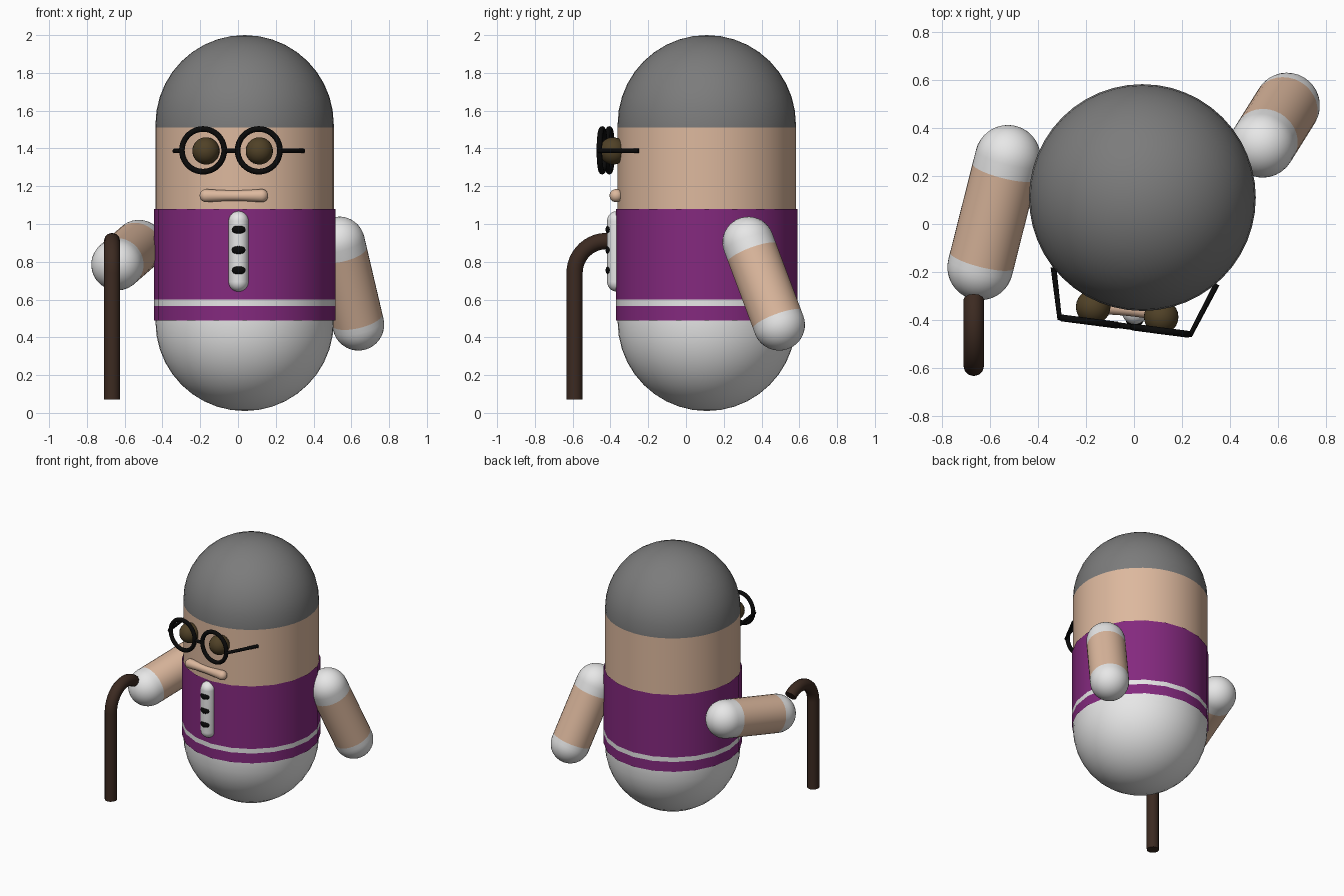
import bpy, bmesh, math
from mathutils import Vector

cube = bpy.data.objects.get("Cube")
if cube:
    bpy.data.objects.remove(cube, do_unlink=True)


def material(name, rgb):
    m = bpy.data.materials.new(name)
    m.use_nodes = True
    m.diffuse_color = (*rgb, 1)
    m.node_tree.nodes["Principled BSDF"].inputs["Base Color"].default_value = (*rgb, 1)
    return m


WHITE = material("white", (0.8, 0.8, 0.8))
SKIN = material("skin", (0.72, 0.48, 0.34))
GREY = material("hair grey", (0.2, 0.2, 0.2))
PURPLE = material("purple", (0.23, 0.022, 0.21))
BROWN = material("cane brown", (0.045, 0.023, 0.015))
OLIVE = material("eye brown", (0.08, 0.053, 0.02))
BLACK = material("black", (0.003, 0.003, 0.003))

CENTRE = Vector((0.035, 0.11, 0))


def lathe(name, start, axis, rows, seg, mats, cuts=()):
    """Spin (distance, radius) rows round an axis; colour changes at each cut."""
    bm = bmesh.new()
    turn = Vector((0, 0, 1)).rotation_difference(axis)
    rings = []
    for d, r in rows:
        ring = []
        for i in range(1 if r < 1e-5 else seg):
            a = 2 * math.pi * i / seg
            ring.append(bm.verts.new(start + turn @ Vector((r * math.cos(a), r * math.sin(a), d))))
        rings.append(ring)
    for k in range(len(rings) - 1):
        a, b = rings[k], rings[k + 1]
        middle = (rows[k][0] + rows[k + 1][0]) / 2
        for i in range(seg):
            j = (i + 1) % seg
            corners = [a[i % len(a)], a[j % len(a)], b[j % len(b)], b[i % len(b)]]
            f = bm.faces.new(list(dict.fromkeys(corners)))
            f.smooth = True
            f.material_index = sum(middle > c for c in cuts)
    mesh = bpy.data.meshes.new(name)
    bm.to_mesh(mesh)
    bm.free()
    for m in mats:
        mesh.materials.append(m)
    ob = bpy.data.objects.new(name, mesh)
    bpy.context.collection.objects.link(ob)
    return ob


def capsule(name, p0, p1, r, mats, cuts=(), seg=32, waist=1.0):
    """Rounded rod between two ball centres, with optional slimmer waist."""
    p0, p1 = Vector(p0), Vector(p1)
    length = (p1 - p0).length
    n = 10
    arc = [(r * math.sin(t), r * math.cos(t)) for t in (math.pi / 2 * i / n for i in range(n + 1))]
    rows = [(-d, max(q, 0)) for d, q in reversed(arc)]
    rows += [(c, r) for c in cuts]
    if waist < 1:
        rows += [(length * i / 8, r * (1 - (1 - waist) * math.sin(math.pi * i / 8))) for i in range(1, 8)]
    rows += [(length + d, max(q, 0)) for d, q in arc]
    return lathe(name, p0, p1 - p0, rows, seg, mats, cuts)


def rod(name, points, r, mat):
    """Round bar along a list of points."""
    c = bpy.data.curves.new(name, "CURVE")
    c.dimensions = "3D"
    c.bevel_depth = r
    c.bevel_resolution = 4
    c.use_fill_caps = True
    s = c.splines.new("POLY")
    s.points.add(len(points) - 1)
    for p, co in zip(s.points, points):
        p.co = (*co, 1)
    s.use_smooth = True
    c.materials.append(mat)
    ob = bpy.data.objects.new(name, c)
    bpy.context.collection.objects.link(ob)
    return ob


def ball(name, loc, scale, mat):
    bpy.ops.mesh.primitive_uv_sphere_add(segments=24, ring_count=16, radius=1, location=loc)
    ob = bpy.context.object
    ob.name = name
    ob.scale = scale
    ob.data.materials.append(mat)
    bpy.ops.object.shade_smooth()


# Body: trousers, face and hair
low = 0.482
capsule("body", CENTRE + Vector((0, 0, low)), CENTRE + Vector((0, 0, 1.528)), 0.472,
        [WHITE, SKIN, GREY], (1.0 - low, 1.51 - low), 48)

# Sweater with a pale stripe
lathe("sweater", CENTRE, Vector((0, 0, 1)),
      [(z, 0.481) for z in (0.49, 0.565, 0.6, 1.08)], 20, [PURPLE, WHITE, PURPLE], (0.565, 0.6))

# Arms with white sleeves and gloves
for side, shoulder, hand in (("right", (-0.525, 0.275, 0.885), (-0.64, -0.18, 0.785)),
                             ("left", (0.535, 0.33, 0.902), (0.637, 0.493, 0.467))):
    length = (Vector(hand) - Vector(shoulder)).length
    capsule(side + "_arm", shoulder, hand, 0.137, [WHITE, SKIN, WHITE], (0.06, length - 0.03))

# Walking cane with a hooked handle
hook = [(-0.667, -0.42 - 0.17 * math.cos(a), 0.74 + 0.17 * math.sin(a))
        for a in (math.radians(8 * i) for i in range(17))]
rod("cane", [(-0.667, -0.59, 0.07)] + hook, 0.043, BROWN)

# Eyes
ball("right_eye", (-0.17, -0.345, 1.387), (0.072,) * 3, OLIVE)
ball("left_eye", (0.113, -0.387, 1.387), (0.072,) * 3, OLIVE)

# Glasses: rims, bridge and temples
for side, x, y in (("right", -0.185, -0.406), ("left", 0.11, -0.444)):
    bpy.ops.mesh.primitive_torus_add(location=(x, y, 1.39), major_segments=40, minor_segments=10,
                                     major_radius=0.113, minor_radius=0.015,
                                     rotation=(math.pi / 2, 0, math.radians(-7.4)))
    rim = bpy.context.object
    rim.name = side + "_rim"
    rim.data.materials.append(BLACK)
    bpy.ops.object.shade_smooth()
rod("bridge", [(-0.075, -0.42, 1.387), (0, -0.43, 1.387)], 0.012, BLACK)
rod("right_temple", [(-0.295, -0.392, 1.387), (-0.31, -0.39, 1.387), (-0.335, -0.18, 1.387)], 0.012, BLACK)
rod("left_temple", [(0.22, -0.458, 1.387), (0.235, -0.46, 1.387), (0.345, -0.25, 1.387)], 0.012, BLACK)

# Mouth
capsule("mouth", (-0.168, -0.34, 1.15), (0.125, -0.37, 1.15), 0.035, [SKIN], seg=20, waist=0.8)

# Button strip and buttons
capsule("button_strip", (0.003, -0.365, 0.695), (0.003, -0.365, 1.015), 0.053, [WHITE], seg=24)
for i, z in enumerate((0.755, 0.862, 0.97)):
    ball("button_%d" % (i + 1), (0.003, -0.4, z), (0.037, 0.026, 0.028), BLACK)
